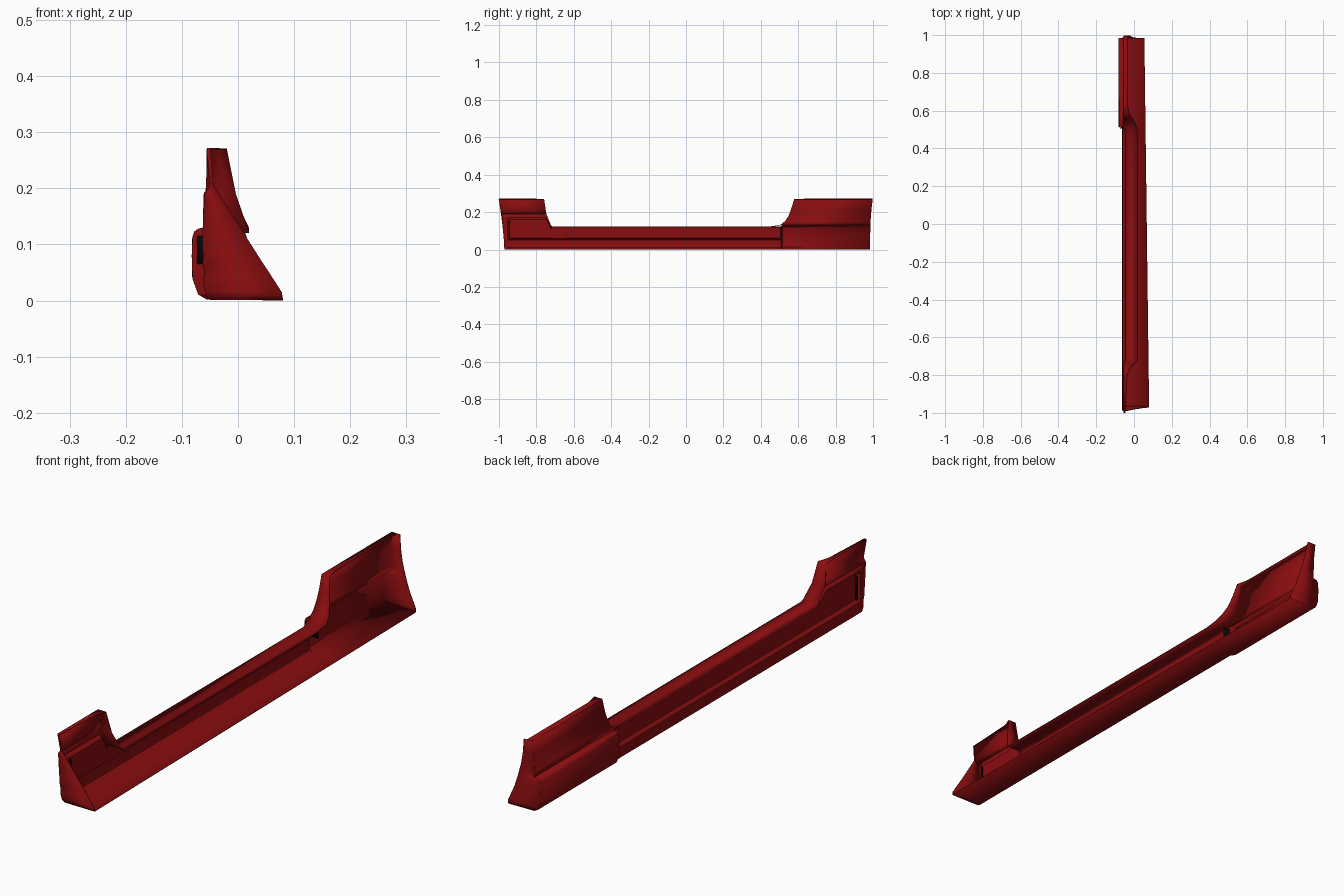
import bpy, bmesh, math

if "Cube" in bpy.data.objects:
    bpy.data.objects.remove(bpy.data.objects["Cube"])


def material(name, rgb):
    m = bpy.data.materials.new(name)
    m.diffuse_color = (*rgb, 1)
    m.use_nodes = True
    m.node_tree.nodes["Principled BSDF"].inputs["Base Color"].default_value = m.diffuse_color
    return m


RED = material("deep red paint", (0.25, 0.004, 0.005))
BLACK = material("black vent", (0.002, 0.002, 0.002))


def sheet(name, rows, mat=RED, thick=0.003):
    """Thin skin through a grid of points (rows of equal length)."""
    bm = bmesh.new()
    grid = [[bm.verts.new(p) for p in row] for row in rows]
    for a, b in zip(grid, grid[1:]):
        for i in range(len(a) - 1):
            bm.faces.new((a[i], a[i + 1], b[i + 1], b[i]))
    bmesh.ops.remove_doubles(bm, verts=bm.verts, dist=1e-5)
    bmesh.ops.recalc_face_normals(bm, faces=bm.faces)
    me = bpy.data.meshes.new(name)
    bm.to_mesh(me)
    bm.free()
    me.materials.append(mat)
    ob = bpy.data.objects.new(name, me)
    bpy.context.collection.objects.link(ob)
    mod = ob.modifiers.new("thickness", 'SOLIDIFY')
    mod.thickness = thick
    mod.offset = 0
    bpy.ops.object.select_all(action='DESELECT')
    ob.select_set(True)
    bpy.context.view_layer.objects.active = ob
    bpy.ops.object.shade_smooth_by_angle(angle=math.radians(30))
    return ob


def lerp(table, t):
    """Piecewise linear lookup in (t, value) pairs."""
    for (a, u), (b, v) in zip(table, table[1:]):
        if t <= b:
            return u + (v - u) * max(0, (t - a) / (b - a))
    return table[-1][1]


def floor_x(y):
    return 0.08 - 0.0128 * (y + 0.97)


def front_y(z):
    return -0.97 - 0.03 * (z / 0.27) ** 1.5


def back_y(z):
    return 0.983 + 0.014 * (z / 0.27) ** 3


# Cross-sections (x, z) of the outer skin, bottom to top
LOW = [(-0.045, 0.003), (-0.056, 0.010), (-0.061, 0.030), (-0.059, 0.052)]
MID = LOW + [(-0.046, 0.061), (-0.045, 0.108), (-0.044, 0.118), (-0.040, 0.122)]
RECESS = LOW + [(-0.047, 0.062), (-0.046, 0.160), (-0.060, 0.170), (-0.060, 0.190)]
FRONT = LOW + [(-0.062, 0.062), (-0.061, 0.160), (-0.060, 0.170), (-0.060, 0.190)]
BACK = [(-0.055, 0.003), (-0.070, 0.012), (-0.080, 0.040), (-0.081, 0.080),
        (-0.080, 0.112), (-0.077, 0.122), (-0.070, 0.127), (-0.056, 0.130)]

# Floor and lower side skin, lofted along the length
stations = [(front_y, FRONT), (-0.953, FRONT), (-0.945, RECESS), (-0.748, RECESS),
            (-0.72, MID), (0.508, MID), (0.515, BACK), (back_y, BACK)]
rows = []
for pos, prof in stations:
    at = pos if callable(pos) else (lambda z, p=pos: p)
    y = at(0)
    rows.append([(floor_x(y), y, 0.002)] + [(x, at(z), z) for x, z in prof])
sheet("lower_side_skin", rows)

# Upright fins at each end
FRONT_TOP = [(0.19, -0.060), (0.204, -0.049), (0.27, -0.054)]
BACK_TOP = [(0.13, -0.056), (0.15, -0.056), (0.18, -0.056), (0.22, -0.055), (0.27, -0.055)]
SWEEP = [(0.122, 0.45), (0.13, 0.505), (0.15, 0.53), (0.18, 0.55), (0.22, 0.565), (0.27, 0.58)]
FALL = [(0.122, -0.715), (0.13, -0.724), (0.19, -0.748), (0.27, -0.76)]
sheet("front_fin", [[(x, front_y(z), z), (x, lerp(FALL, z), z)] for z, x in FRONT_TOP])
sheet("back_fin", [[(x, lerp(SWEEP, z), z), (x, back_y(z), z)] for z, x in BACK_TOP])

# Inward flange running along the top rim, down and up the fins
path = [(-1.0, 0.27, -0.054, -0.045), (-0.80, 0.27, -0.054, -0.035)]
path += [(y, z, lerp([(0.122, -0.042), (0.13, -0.046), (0.19, -0.058), (0.27, -0.054)], z),
          lerp([(0.122, 0.02), (0.17, 0.0), (0.27, -0.02)], z)) for z, y in reversed(FALL)]
path += [(y, z, lerp([(0.122, -0.042), (0.13, -0.055), (0.27, -0.055)], z),
          lerp([(0.122, 0.02), (0.13, 0.019), (0.17, 0.0), (0.22, -0.012), (0.27, -0.022)], z))
         for z, y in SWEEP]
path += [(0.63, 0.27, -0.055, -0.033), (0.996, 0.27, -0.055, -0.033)]
sheet("top_flange", [[(a, y, z), (b, y, z)] for y, z, a, b in path])


# End plates closing the hollow section
def end_plate(name, at, left, right):
    zs = sorted({z for z, _ in left} | {z for z, _ in right})
    sheet(name, [[(lerp(left, z), at(z), z), (lerp(right, z), at(z), z)] for z in zs])


def by_height(prof):
    return [(z, x) for x, z in prof]


end_plate("front_end_plate", front_y, by_height(FRONT) + FRONT_TOP[1:],
          [(0.003, 0.080), (0.015, 0.078), (0.04, 0.062), (0.075, 0.039), (0.13, 0.004),
           (0.18, -0.028), (0.205, -0.044), (0.27, -0.049)])
end_plate("back_end_plate", back_y, by_height(BACK) + BACK_TOP[1:],
          [(0.003, 0.056), (0.015, 0.055), (0.04, 0.044), (0.075, 0.028), (0.12, 0.013),
           (0.17, -0.002), (0.22, -0.013), (0.27, -0.020)])

# Black vent plates at the two steps in the skin
for name, y, x0, x1, z0, z1 in (("front_vent", -0.942, -0.060, -0.038, 0.066, 0.155),
                                ("back_vent", 0.506, -0.073, -0.018, 0.065, 0.115)):
    sheet(name, [[(x0, y, z0), (x1, y, z0)], [(x0, y, z1), (x1, y, z1)]], BLACK, 0.002)
